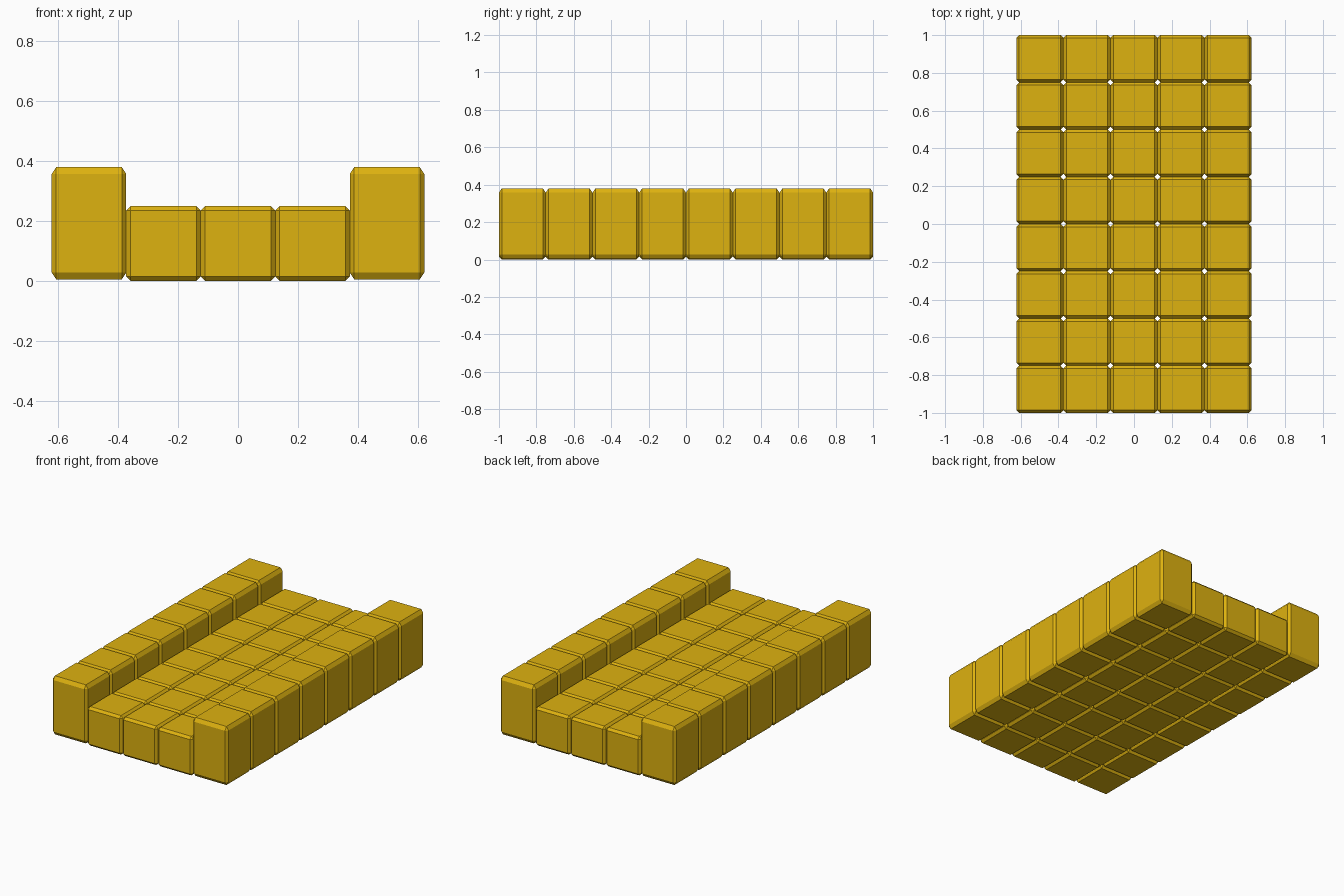
import bpy, bmesh
from mathutils import Matrix

if "Cube" in bpy.data.objects:
    bpy.data.objects.remove(bpy.data.objects["Cube"])

CELL = 0.249   # block width
PITCH = 0.25   # row spacing
BEVEL = 0.015

gold = bpy.data.materials.new("golden yellow")
gold.diffuse_color = (0.73, 0.445, 0.005, 1)
gold.use_nodes = True
gold.node_tree.nodes["Principled BSDF"].inputs["Base Color"].default_value = gold.diffuse_color


def block_column(name, x, z, stretch):
    """A row of eight bevelled blocks running front to back."""
    bm = bmesh.new()
    bmesh.ops.create_cube(bm, size=PITCH)
    bmesh.ops.bevel(bm, geom=bm.edges[:], offset=BEVEL, segments=1,
                    affect='EDGES', profile=0.5)
    bmesh.ops.scale(bm, vec=(CELL / PITCH, 1, stretch), verts=bm.verts[:])
    bmesh.ops.translate(bm, vec=(0, 0, z + PITCH * stretch / 2), verts=bm.verts[:])
    me = bpy.data.meshes.new(name)
    bm.to_mesh(me)
    bm.free()
    me.materials.append(gold)
    ob = bpy.data.objects.new(name, me)
    bpy.context.collection.objects.link(ob)
    ob.location = (x, -3.5 * PITCH, 0)
    arr = ob.modifiers.new("rows", 'ARRAY')
    arr.count = 8
    arr.use_relative_offset = False
    arr.use_constant_offset = True
    arr.constant_offset_displace = (0, PITCH, 0)


# Low floor blocks
for i, label in enumerate(("left", "middle", "right")):
    block_column("floor_blocks_" + label, (i - 1) * CELL, 0, 1)

# Taller side walls
for side, label in ((-1, "left"), (1, "right")):
    block_column("wall_blocks_" + label, side * 2 * CELL, 0.005, 1.5)
